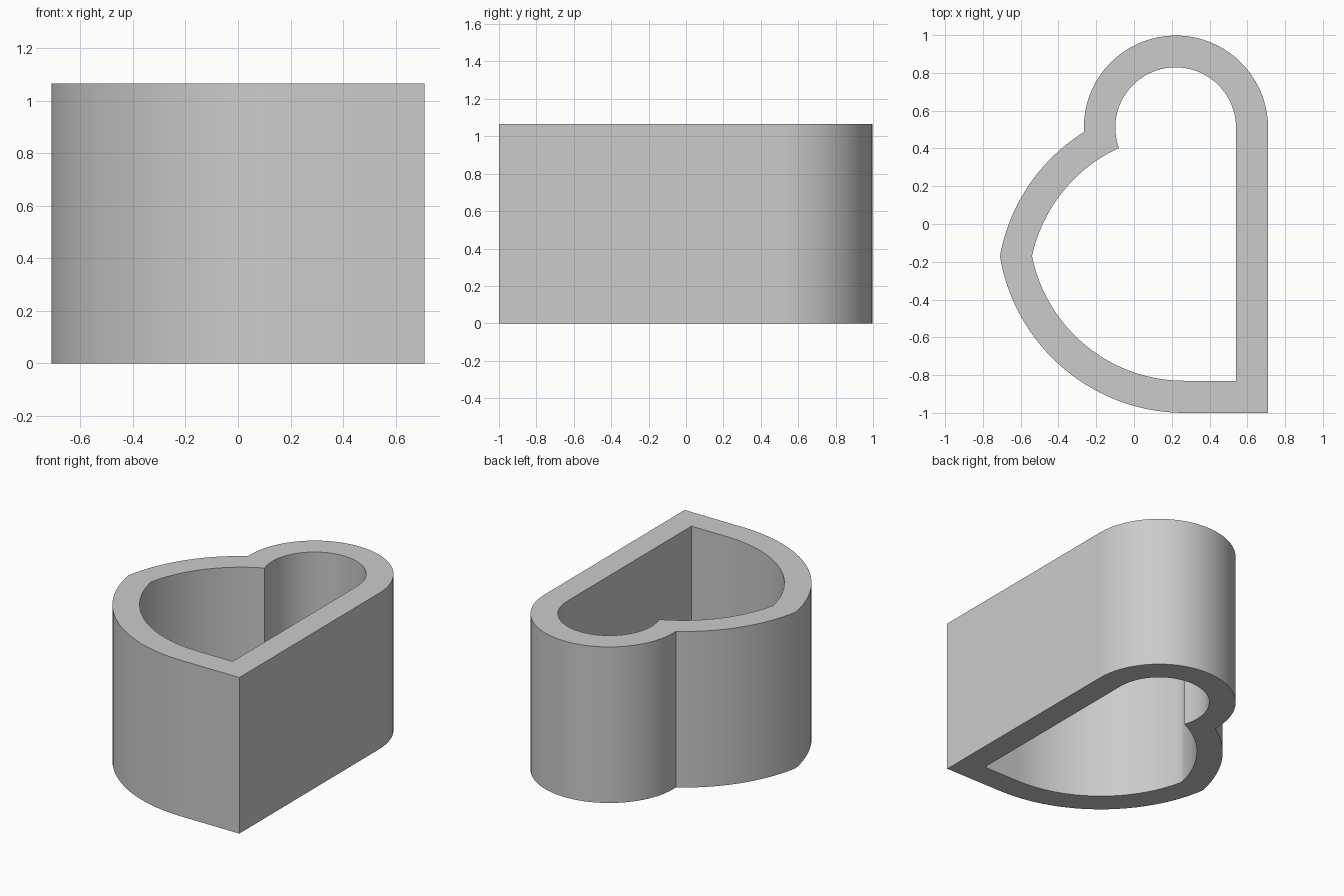
import bpy, bmesh, math
from mathutils import Vector

HEIGHT = 1.065

cube = bpy.data.objects.get("Cube")
if cube:
    bpy.data.objects.remove(cube)


def arc(center, start, end, steps, turn=1):
    """Points from start to end, counterclockwise around center."""
    c = Vector(center)
    a, b = Vector(start) - c, Vector(end) - c
    a0 = math.atan2(a.y, a.x)
    sweep = (math.atan2(b.y, b.x) - a0) % math.tau
    points = []
    for i in range(steps + 1):
        t = i / steps
        r = a.length + (b.length - a.length) * t
        points.append(c + r * Vector((math.cos(a0 + sweep * t), math.sin(a0 + sweep * t))))
    return points


def outline(right, front, back_start, notch, tip):
    """Half-heart: straight side, round lobe, then two arcs meeting at a tip."""
    lobe = arc((0.22, 0.51), (right, back_start), notch, 40)
    upper = arc((0.27, -0.33), notch, tip, 24)
    lower = arc((0.27, -0.01), tip, (0.27, front), 32)
    return [Vector((right, front))] + lobe + upper[1:] + lower[1:]


outer = outline(0.71, -1.0, 0.51, (-0.265, 0.487), (-0.71, -0.17))
inner = outline(0.54, -0.83, 0.51, (-0.08, 0.402), (-0.54, -0.17))

# Wall ring, open at top and bottom
bm = bmesh.new()
rings = [[bm.verts.new((p.x, p.y, z)) for p in pts]
         for pts, z in ((outer, 0), (outer, HEIGHT), (inner, HEIGHT), (inner, 0))]
n = len(outer)
for k in range(4):
    a, b = rings[k], rings[(k + 1) % 4]
    for i in range(n):
        j = (i + 1) % n
        bm.faces.new((a[i], a[j], b[j], b[i]))
bmesh.ops.recalc_face_normals(bm, faces=bm.faces)
mesh = bpy.data.meshes.new("half_heart_wall")
bm.to_mesh(mesh)
bm.free()

wall = bpy.data.objects.new("half_heart_wall", mesh)
bpy.context.collection.objects.link(wall)

# Plain grey
grey = bpy.data.materials.new("light_grey")
grey.use_nodes = True
colour = (0.6, 0.6, 0.6, 1)
grey.diffuse_color = colour
for node in grey.node_tree.nodes:
    if node.type == "BSDF_PRINCIPLED":
        node.inputs["Base Color"].default_value = colour
mesh.materials.append(grey)

# Smooth walls, sharp rims and corners
bpy.ops.object.select_all(action="DESELECT")
wall.select_set(True)
bpy.context.view_layer.objects.active = wall
bpy.ops.object.shade_smooth_by_angle(angle=math.radians(30))
